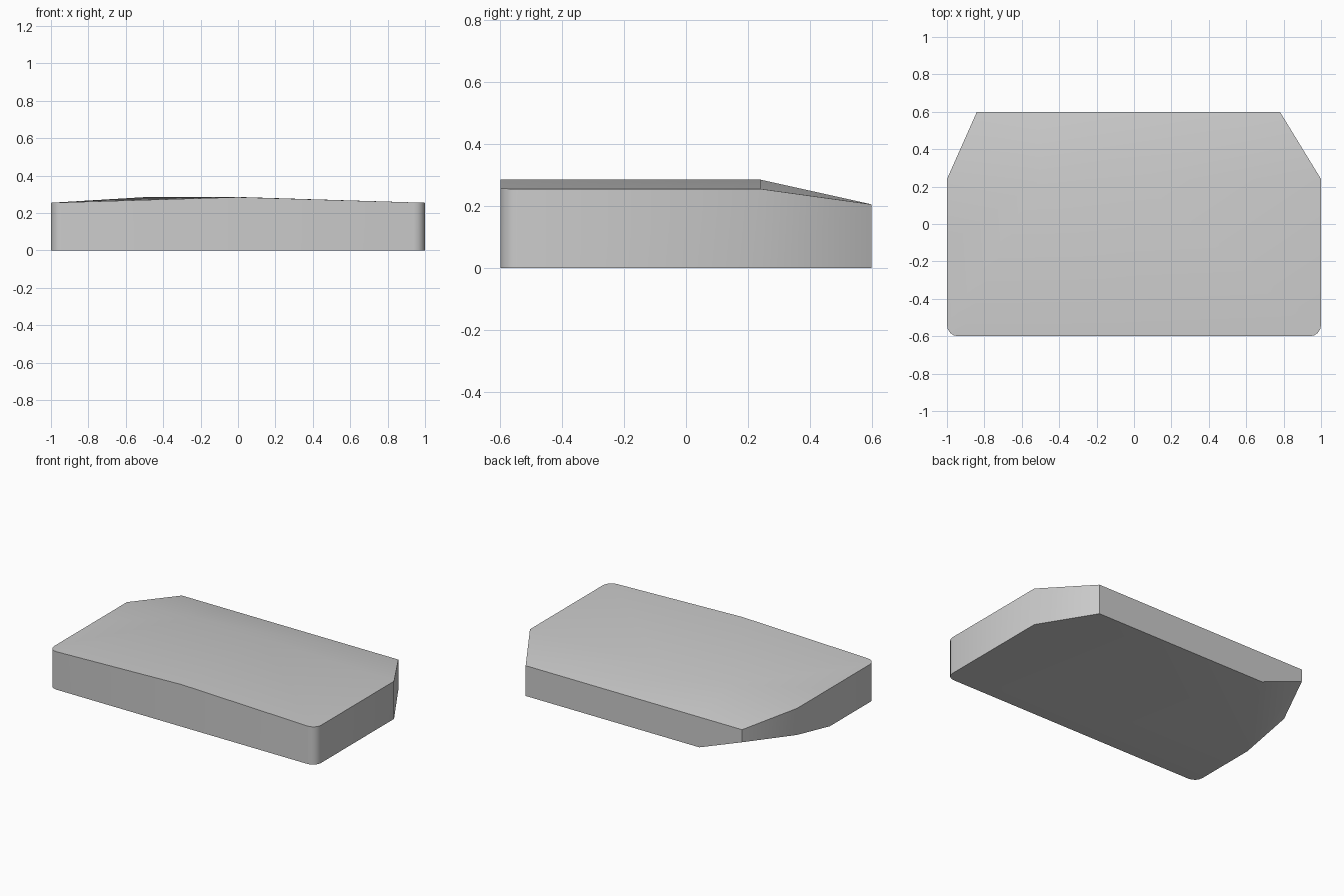
import bpy
import bmesh
import math

cube = bpy.data.objects.get("Cube")
if cube:
    bpy.data.objects.remove(cube, do_unlink=True)

grey = bpy.data.materials.new("plain_grey")
grey.use_nodes = True
color = (0.6, 0.6, 0.6, 1)
grey.diffuse_color = color
grey.node_tree.nodes["Principled BSDF"].inputs["Base Color"].default_value = color

EDGE, CREST, BACK = 0.255, 0.285, 0.205


def corner(side, radius=0.06, steps=4):
    """Rounded front corner, running from the front to the side."""
    angles = [math.pi / 2 * i / steps for i in range(steps + 1)]
    return [(side * (1 - radius + radius * math.sin(a)),
             -0.6 + radius * (1 - math.cos(a))) for a in angles]


def top_height(x, y):
    if y > 0.3:
        return BACK
    return CREST - (CREST - EDGE) * abs(x)


# Outline, anticlockwise from the middle of the front edge
right = corner(1) + [(1, 0.24)]
back = [(0.78, 0.6), (-0.52, 0.6), (-0.84, 0.6)]
left = [(-1, 0.24), (-1, -0.11)] + corner(-1)[::-1]
outline = [(0, -0.6)] + right + back + left
lifted = {(-0.84, 0.6): 0.12, (-1, 0.24): 0.075}  # raised underside corner

bm = bmesh.new()
top = [bm.verts.new((x, y, top_height(x, y))) for x, y in outline]
low = [bm.verts.new((x, y, lifted.get((x, y), 0))) for x, y in outline]
crest_r = bm.verts.new((0.03, 0.24, CREST))
crest_l = bm.verts.new((-0.5, 0.24, CREST))
n = len(outline)

# Side walls
for i in range(n):
    j = (i + 1) % n
    bm.faces.new((low[i], low[j], top[j], top[i]))

# Domed top: two fans, a flat wedge and the back slope
r_end = len(right) + 1
l_start = outline.index((-0.84, 0.6))
for i in range(r_end):
    bm.faces.new((top[i], top[i + 1], crest_r))
for i in range(l_start, n):
    bm.faces.new((top[i], top[(i + 1) % n], crest_l))
bm.faces.new((top[0], crest_r, crest_l))
bm.faces.new([crest_r] + top[r_end:l_start + 1] + [crest_l])

# Underside: flat base and bevelled corner
bm.faces.new([v for v, p in zip(low, outline) if p not in lifted][::-1])
bm.faces.new(low[l_start - 1:l_start + 3][::-1])

bmesh.ops.recalc_face_normals(bm, faces=bm.faces)
mesh = bpy.data.meshes.new("slab")
bm.to_mesh(mesh)
bm.free()
mesh.materials.append(grey)
slab = bpy.data.objects.new("slab", mesh)
bpy.context.collection.objects.link(slab)

bpy.context.view_layer.objects.active = slab
slab.select_set(True)
bpy.ops.object.shade_smooth_by_angle(angle=math.radians(35))
